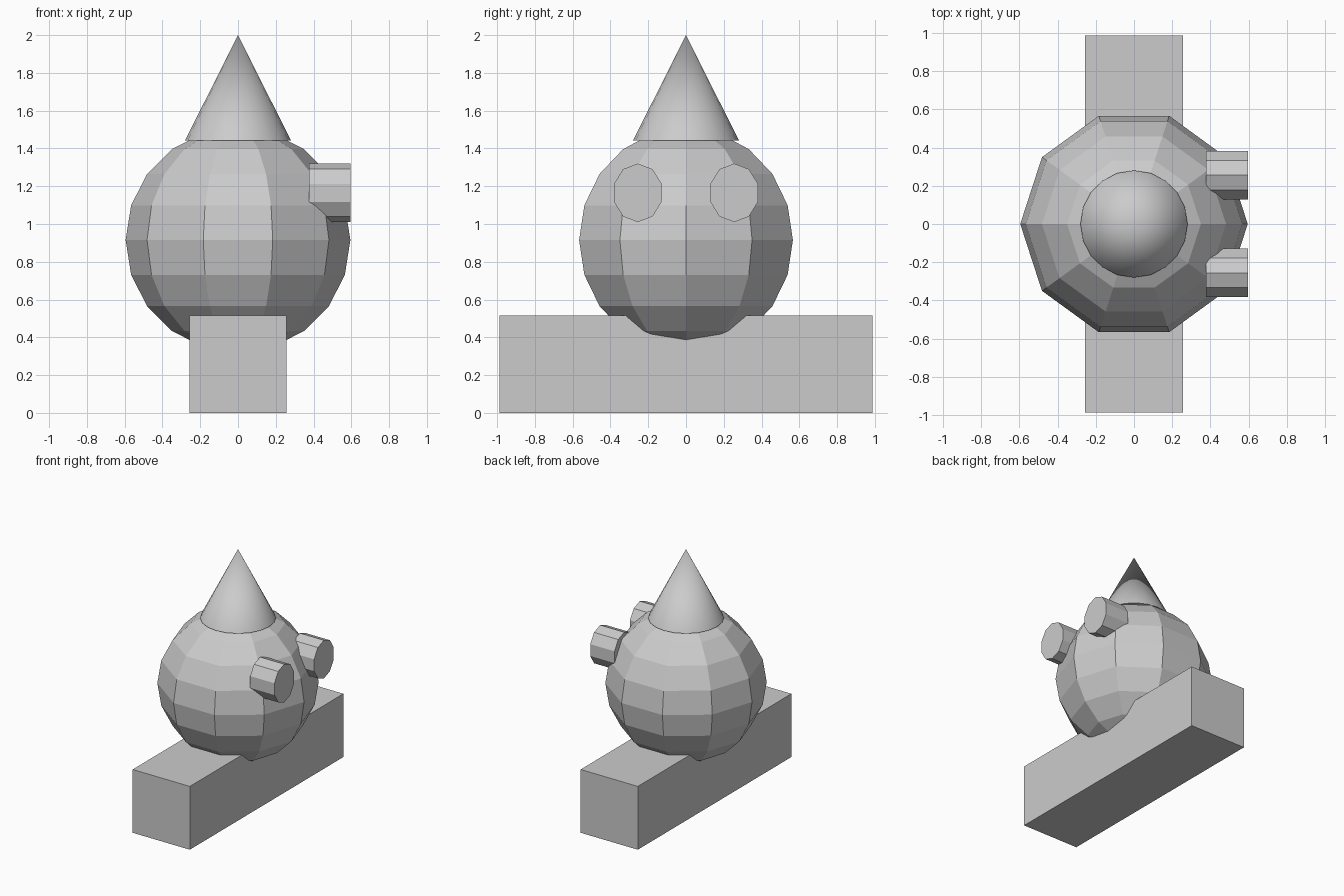
import bpy, bmesh
from math import sin, cos, pi, radians

if "Cube" in bpy.data.objects:
    bpy.data.objects.remove(bpy.data.objects["Cube"], do_unlink=True)

grey = bpy.data.materials.new("plain_grey")
grey.use_nodes = True
grey.diffuse_color = (0.6, 0.6, 0.6, 1)
grey.node_tree.nodes["Principled BSDF"].inputs["Base Color"].default_value = (0.6, 0.6, 0.6, 1)


def finish(name, bm):
    """Turn a bmesh into a named object with the shared material."""
    bmesh.ops.remove_doubles(bm, verts=bm.verts, dist=0.0001)
    bmesh.ops.recalc_face_normals(bm, faces=bm.faces)
    mesh = bpy.data.meshes.new(name)
    bm.to_mesh(mesh)
    bm.free()
    mesh.materials.append(grey)
    obj = bpy.data.objects.new(name, mesh)
    bpy.context.collection.objects.link(obj)
    return obj


def lathe(name, profile, sides):
    """Revolve (radius, z) points about z, closing open ends with caps."""
    bm = bmesh.new()
    rings = []
    for r, z in profile:
        if r < 0.0001:
            rings.append([bm.verts.new((0, 0, z))] * sides)
        else:
            rings.append([bm.verts.new((r * cos(2 * pi * k / sides),
                                        r * sin(2 * pi * k / sides), z))
                          for k in range(sides)])
    for low, high in zip(rings, rings[1:]):
        for k in range(sides):
            n = (k + 1) % sides
            corners = dict.fromkeys((low[k], low[n], high[n], high[k]))
            bm.faces.new(list(corners))
    for ring in (rings[0], rings[-1]):
        if ring[0] != ring[1]:
            bm.faces.new(ring)
    return finish(name, bm)


# Base block
bm = bmesh.new()
bmesh.ops.create_cube(bm, size=1)
bmesh.ops.scale(bm, vec=(0.515, 1.974, 0.515), verts=bm.verts)
bmesh.ops.translate(bm, vec=(0, 0, 0.2575), verts=bm.verts)
finish("base_block", bm)

# Faceted round head
R = 0.595
rings = 10
arc = [(R * sin(pi * i / rings), -R * cos(pi * i / rings)) for i in range(rings + 1)]
head = lathe("head", arc, 10)
head.location.z = 0.915

# Pointed hat, smooth around with a sharp rim
hat = lathe("pointed_hat", [(0.28, 1.443), (0, 2)], 20)
bpy.ops.object.select_all(action='DESELECT')
hat.select_set(True)
bpy.context.view_layer.objects.active = hat
bpy.ops.object.shade_smooth_by_angle(angle=radians(40))

# Pair of oval stub eyes pointing along +x
for side, y in (("front", -0.255), ("back", 0.255)):
    eye = lathe(side + "_eye", [(1, 0.377), (1, R)], 10)
    eye.scale = (0.155, 0.1325, 1)
    eye.rotation_euler.y = radians(90)
    eye.location = (0, y, 1.165)
